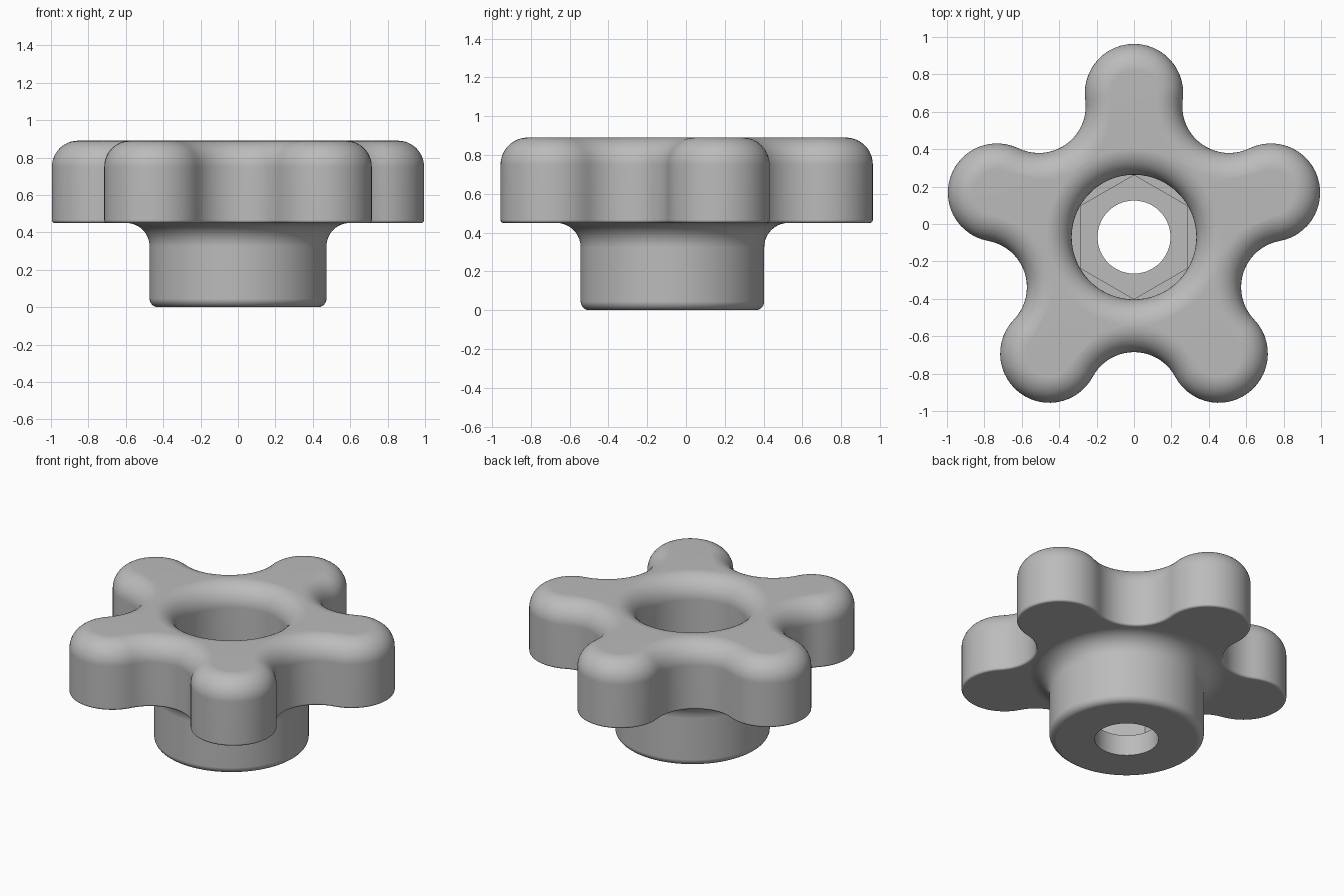
import bpy
import bmesh
from math import sin, cos, pi, radians, atan2, hypot

cube = bpy.data.objects.get("Cube")
if cube:
    bpy.data.objects.remove(cube, do_unlink=True)

CENTRE_Y = -0.07
LOBES = 5
LOBE_DIST, LOBE_R = 0.77, 0.263      # rounded grip tips
VALLEY_MIN = 0.615                   # closest approach of the scallops
PLATE_LOW, PLATE_TOP = 0.45, 0.89
EDGE, LIP = 0.14, 0.015              # top rounding, lower rounding
HUB_R, HUB_EDGE, COVE = 0.473, 0.045, 0.125
BORE_R, HEX_R, HOLE_R = 0.333, 0.331, 0.195
HEX_LOW, HEX_TOP = 0.14, 0.43

# Scallop circle tangent to two neighbouring lobes
half = pi / LOBES
gap = VALLEY_MIN - LOBE_R
valley_dist = (LOBE_DIST**2 - gap**2) / (2 * (LOBE_DIST * cos(half) - gap))
valley_r = valley_dist - VALLEY_MIN
tangent = atan2(valley_dist * sin(half), valley_dist * cos(half) - LOBE_DIST)


def arc(dist, direction, radius, start, end, steps):
    cx, cy = dist * cos(direction), dist * sin(direction)
    for i in range(steps):
        a = direction + start + (end - start) * i / steps
        yield cx + radius * cos(a), cy + radius * sin(a)


def star(inset):
    """Scalloped outline, moved inward by inset."""
    points = []
    for k in range(LOBES):
        d = pi / 2 + 2 * half * k
        points += arc(LOBE_DIST, d, LOBE_R - inset, -tangent, tangent, 26)
        sweep = tangent - half
        points += arc(valley_dist, d + half, valley_r + inset,
                      pi + sweep, pi - sweep, 20)
    return points


# Directions shared by all round rings, snapped to the hexagon's corners
angles = [atan2(y, x) for x, y in star(0)]
for k in range(6):
    corner = pi / 2 + k * pi / 3
    offset = lambda i: abs(atan2(sin(angles[i] - corner), cos(angles[i] - corner)))
    angles[min(range(len(angles)), key=offset)] = corner


def circle(radius):
    return [(radius * cos(a), radius * sin(a)) for a in angles]


def hexagon(radius):
    points = []
    for a in angles:
        local = (a - pi / 2) % (pi / 3) - pi / 6
        r = radius * cos(pi / 6) / cos(local)
        points.append((r * cos(a), r * sin(a)))
    return points


def quarter(steps):
    return [(sin(i * pi / 2 / steps), cos(i * pi / 2 / steps))
            for i in range(steps + 1)]


rings = []


def add(outline, z):
    rings.append((outline, z))


# Hub: flat base, rounded foot, cove up to the plate
add(circle(HOLE_R), 0)
for s, c in quarter(6):
    add(circle(HUB_R - HUB_EDGE * (1 - s)), HUB_EDGE * (1 - c))
for s, c in quarter(10):
    add(circle(HUB_R + COVE * (1 - c)), PLATE_LOW - COVE * (1 - s))

# Star grip: small lower lip, upright wall, large top rounding
for s, c in quarter(4):
    add(star(LIP * (1 - s)), PLATE_LOW + LIP * (1 - c))
for s, c in quarter(12):
    add(star(EDGE * (1 - c)), PLATE_TOP - EDGE * (1 - s))

# Rounded mouth and bore
for s, c in quarter(12):
    add(circle(BORE_R + EDGE * (1 - s)), PLATE_TOP - EDGE * (1 - c))
add(circle(BORE_R), HEX_TOP)

# Hexagonal nut pocket and through hole
add(hexagon(HEX_R), HEX_TOP)
add(hexagon(HEX_R), HEX_LOW)
add(circle(HOLE_R), HEX_LOW)

# Skin the closed stack of rings
bm = bmesh.new()
loops = [[bm.verts.new((x, y + CENTRE_Y, z)) for x, y in outline]
         for outline, z in rings]
count = len(angles)
for i, low in enumerate(loops):
    high = loops[(i + 1) % len(loops)]
    for j in range(count):
        n = (j + 1) % count
        bm.faces.new((low[j], low[n], high[n], high[j]))
bmesh.ops.recalc_face_normals(bm, faces=bm.faces)
mesh = bpy.data.meshes.new("star_knob")
bm.to_mesh(mesh)
bm.free()

knob = bpy.data.objects.new("star_knob", mesh)
bpy.context.collection.objects.link(knob)

# Plain grey finish
grey = bpy.data.materials.new("plain_grey")
grey.use_nodes = True
colour = (0.5, 0.5, 0.5, 1)
grey.diffuse_color = colour
grey.node_tree.nodes["Principled BSDF"].inputs["Base Color"].default_value = colour
mesh.materials.append(grey)

# Smooth rounding with crisp hexagon and hole edges
bpy.ops.object.select_all(action='DESELECT')
knob.select_set(True)
bpy.context.view_layer.objects.active = knob
bpy.ops.object.shade_smooth_by_angle(angle=radians(35))
weighted = knob.modifiers.new("flat_face_normals", 'WEIGHTED_NORMAL')
weighted.keep_sharp = True
